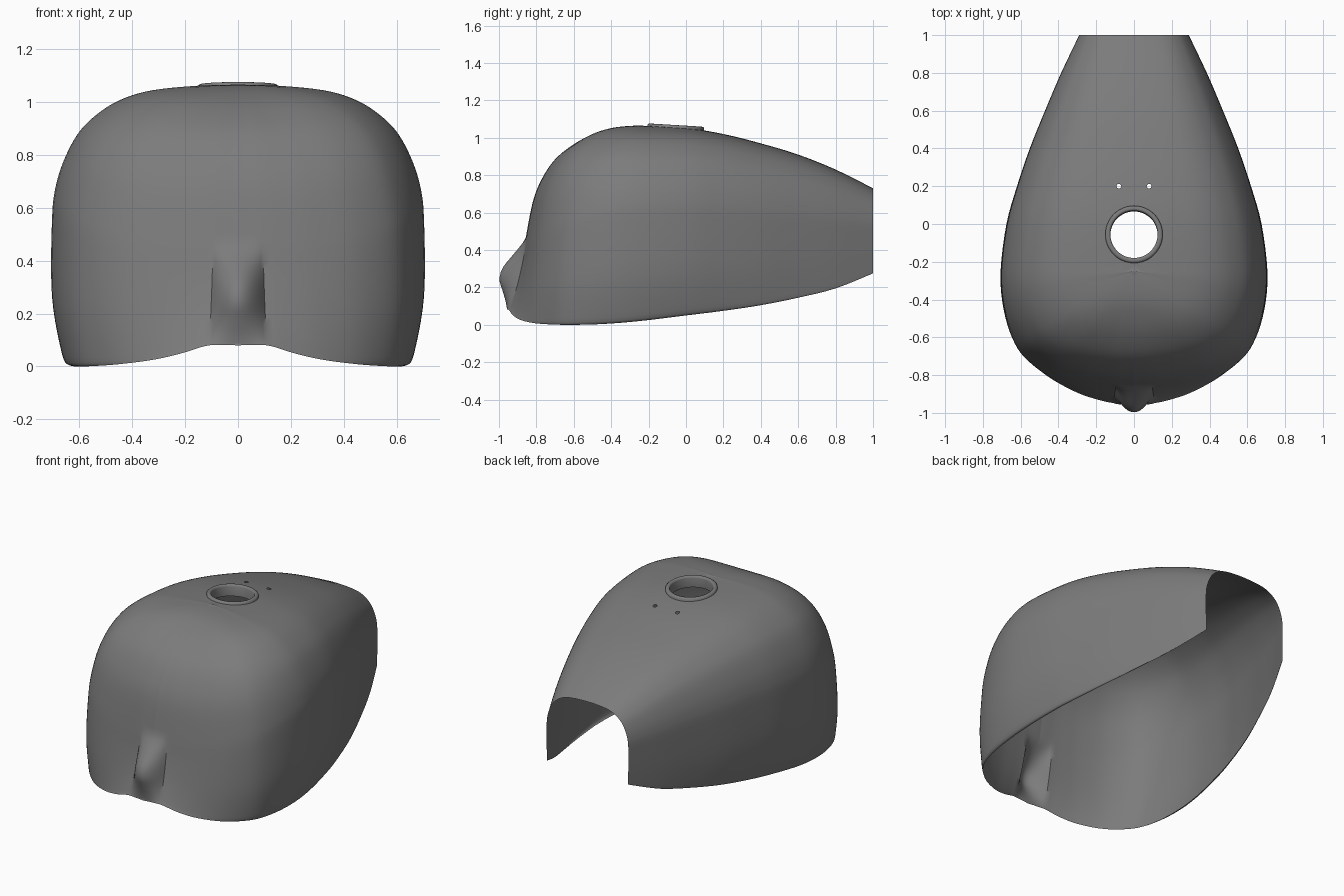
import bpy, bmesh, math
from mathutils import Vector

if "Cube" in bpy.data.objects:
    bpy.data.objects.remove(bpy.data.objects["Cube"])

grey = bpy.data.materials.new("dark grey")
grey.use_nodes = True
COLOUR = (0.2, 0.2, 0.2, 1)
grey.diffuse_color = COLOUR
grey.node_tree.nodes["Principled BSDF"].inputs["Base Color"].default_value = COLOUR

POLE_Y = -0.25            # crest point where the front columns fan out
CAP = Vector((0, -0.055, 0))

# Rim stations from the rear to the nose: half width, y, bottom z, crest z
RIM = [(.29, 1, .275, .73), (.385, .8, .195, .83), (.47, .6, .145, .91),
       (.55, .4, .105, .97), (.617, .2, .075, 1.02), (.672, 0, .05, 1.052),
       (.703, -.25, .02, 1.065), (.693, -.45, .005, 1.065), (.655, -.61, 0, 1.065),
       (.595, -.72, .001, 1.065), (.475, -.825, .008, 1.065), (.33, -.895, .025, 1.065),
       (.215, -.93, .05, 1.065), (.11, -.95, .08, 1.065), (0, -.96, .08, 1.065)]
# Crest-to-rim profiles: reach, height fraction (the first knot only levels the crest)
SIDE = [(-.27, .994), (0, 1), (.27, .994), (.5, .975), (.66, .937), (.78, .882), (.865, .82),
        (.935, .73), (.98, .635), (1, .52), (1, .24), (.945, .03), (.91, 0)]
NOSE = [(-.2, .988), (0, 1), (.2, .988), (.35, .953), (.49, .9), (.63, .82), (.73, .715),
        (.80, .59), (.855, .39), (.885, .26), (.93, .13), (.98, .03), (1, 0)]
# Ridge line of the nose bulge: y at even height steps
RIDGE = [(-.955,), (-.963,), (-.98,), (-.997,), (-.983,), (-.937,), (-.887,), (-.845,)]
RIDGE_LOW, RIDGE_STEP = .06, .06


def spline(points, t):
    """Smooth curve through evenly spaced knots."""
    i = min(int(t), len(points) - 2)
    u = t - i
    a, b, c, d = (points[max(0, min(len(points) - 1, i + k))] for k in (-1, 0, 1, 2))
    return [q + .5 * u * (r - p + u * (2 * p - 5 * q + 4 * r - s + u * (3 * (q - r) + s - p)))
            for p, q, r, s in zip(a, b, c, d)]


def shell_point(column, row):
    x, y, low, top = spline(RIM, column)
    x = max(x, 0)
    start = max(y, POLE_Y)
    front = 0
    if y < POLE_Y:
        front = 1 - math.atan2(x, POLE_Y - y) / (math.pi / 2)
        front = front * front * (3 - 2 * front)
    s, n = spline(SIDE, row), spline(NOSE, row)
    reach, h = (p + (q - p) * front for p, q in zip(s, n))
    if row > 9:                       # the tuck under fades toward the rear
        reach += (1 - reach) * max(0, min(1, y)) * .9
    z = low + (top - low) * h
    p = Vector((x * reach, start + (y - start) * reach, z))
    step = (z - RIDGE_LOW) / RIDGE_STEP
    if column > len(RIM) - 2 and 0 < step < len(RIDGE) - 1:
        depth = max(0, p.y - spline(RIDGE, step)[0])
        p.y -= depth * (1 - (x / .11) ** 2)
    return p


def cut_hole(bm, centre, radius, sides):
    """Cut a vertical round hole with tangent planes."""
    def flat(f):
        d = f.calc_center_median() - centre
        return math.hypot(d.x, d.y) if f.calc_center_median().z > .8 else 9
    for k in range(sides):
        a = math.tau * (k + .5) / sides
        n = Vector((math.cos(a), math.sin(a), 0))
        faces = [f for f in bm.faces if flat(f) < radius + .08]
        geom = set(faces)
        for f in faces:
            geom.update(f.edges)
            geom.update(f.verts)
        bmesh.ops.bisect_plane(bm, geom=list(geom), dist=1e-6, plane_co=centre + n * radius, plane_no=n)

    def inside(f):
        d = f.calc_center_median() - centre
        return flat(f) < 9 and all(
            d.x * math.cos(math.tau * (k + .5) / sides) +
            d.y * math.sin(math.tau * (k + .5) / sides) < radius for k in range(sides))
    bmesh.ops.delete(bm, geom=[f for f in bm.faces if inside(f)], context='FACES')


def finish(bm, name, angle):
    mesh = bpy.data.meshes.new(name)
    bm.to_mesh(mesh)
    bm.free()
    mesh.materials.append(grey)
    ob = bpy.data.objects.new(name, mesh)
    bpy.context.collection.objects.link(ob)
    bpy.ops.object.select_all(action='DESELECT')
    ob.select_set(True)
    bpy.context.view_layer.objects.active = ob
    bpy.ops.object.shade_smooth_by_angle(angle=math.radians(angle))
    return ob


# Tank shell: left half as columns running from crest to rim
last = len(RIM) - 1
columns = [i / 4 for i in range(4 * (last - 1))] + [last - 1 + i / 10 for i in range(11)]
rows = [1 + i / 5 for i in range(5 * (len(SIDE) - 2) + 1)]
bm = bmesh.new()
grid = [[bm.verts.new(shell_point(c, r)) for r in rows] for c in columns]
for a, b in zip(grid, grid[1:]):
    for i in range(len(rows) - 1):
        bm.faces.new((a[i], a[i + 1], b[i + 1], b[i]))
bmesh.ops.remove_doubles(bm, verts=bm.verts, dist=1e-5)
bmesh.ops.recalc_face_normals(bm, faces=bm.faces)
if sum(f.normal.z for f in bm.faces if f.calc_center_median().z > .9) < 0:
    bmesh.ops.reverse_faces(bm, faces=bm.faces)

# Filler opening and the small fixing hole beside it
cut_hole(bm, CAP, .133, 16)
cut_hole(bm, Vector((.08, .2, 0)), .012, 8)
shell = finish(bm, "tank_shell", 40)
mirror = shell.modifiers.new("mirror", 'MIRROR')
mirror.merge_threshold = .0005

# Filler neck: raised lip and inner wall, tilted with the crest
LIP = [(.125, -.06), (.125, 0), (.129, .009), (.135, .011), (.145, .01), (.151, .005), (.153, -.012)]
bm = bmesh.new()
SIDES = 48
rings = []
for k in range(SIDES):
    a = math.tau * k / SIDES
    rings.append([bm.verts.new((r * math.cos(a), r * math.sin(a), z)) for r, z in LIP])
for k in range(SIDES):
    a, b = rings[k], rings[(k + 1) % SIDES]
    for i in range(len(LIP) - 1):
        bm.faces.new((a[i], a[i + 1], b[i + 1], b[i]))
bmesh.ops.recalc_face_normals(bm, faces=bm.faces)
if sum(f.normal.z for f in bm.faces) < 0:
    bmesh.ops.reverse_faces(bm, faces=bm.faces)
neck = finish(bm, "filler_neck", 50)
neck.location = (0, CAP.y, 1.057)
neck.rotation_euler.x = -.06
